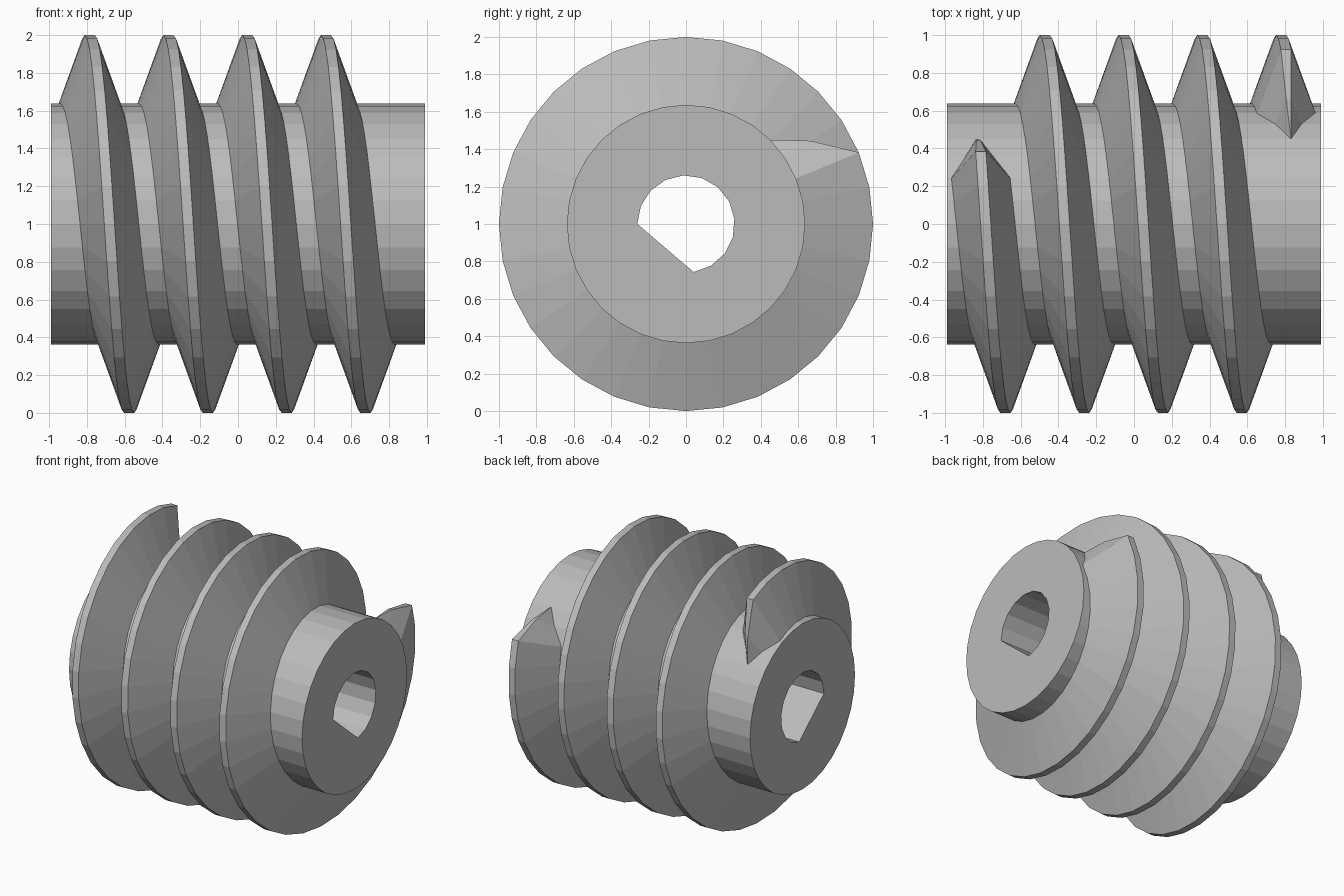
import bpy, bmesh
from math import sin, cos, radians

cube = bpy.data.objects.get("Cube")
if cube:
    bpy.data.objects.remove(cube, do_unlink=True)

HALF_LENGTH = 0.99
CORE_R, CREST_R, BORE_R = 0.637, 1.0, 0.26
PITCH, START_X = 0.417, -0.785
STEP = 11.25                      # 32 sides per turn

steel = bpy.data.materials.new("light grey steel")
steel.use_nodes = True
GREY = (0.5, 0.5, 0.5, 1)
steel.diffuse_color = GREY
steel.node_tree.nodes["Principled BSDF"].inputs["Base Color"].default_value = GREY


def finish(name, bm):
    bmesh.ops.recalc_face_normals(bm, faces=bm.faces)
    mesh = bpy.data.meshes.new(name)
    bm.to_mesh(mesh)
    bm.free()
    mesh.materials.append(steel)
    obj = bpy.data.objects.new(name, mesh)
    bpy.context.collection.objects.link(obj)
    return obj


def polar(x, r, deg):
    """Point around the lengthwise axis, 0 at the top, turning to the front."""
    a = radians(deg)
    return (x, -r * sin(a), 1 + r * cos(a))


def bridge(bm, a, b):
    for i in range(len(a)):
        j = (i + 1) % len(a)
        bm.faces.new((a[i], a[j], b[j], b[i]))


# Hub: round cylinder with a D-shaped bore right through
bm = bmesh.new()
bore_angles = [90 - 21.75 * i for i in range(13)]
caps = []
for x in (-HALF_LENGTH, HALF_LENGTH):
    outer = [bm.verts.new(polar(x, CORE_R, i * STEP)) for i in range(32)]
    inner = [bm.verts.new(polar(x, BORE_R, d)) for d in bore_angles]
    caps.append((outer, inner))
bridge(bm, caps[0][0], caps[1][0])
bridge(bm, caps[0][1], caps[1][1])
for outer, inner in caps:
    edges = []
    for ring in (outer, inner):
        for i, v in enumerate(ring):
            edges.append(bm.edges.get((v, ring[(i + 1) % len(ring)])))
    bmesh.ops.triangle_fill(bm, edges=edges, use_beauty=True, use_dissolve=False)
finish("hub", bm)

# Thread: trapezoid section swept along a helix, tapering to a point at both ends
PROFILE = [(-0.165, 0.61), (-0.027, CREST_R), (0.027, CREST_R), (0.165, 0.61)]
FIRST, LAST = -2, 122             # full section between these steps
bm = bmesh.new()


def section(step, scale):
    x = START_X + PITCH * step / 32
    return [bm.verts.new(polar(x + dx * scale, CORE_R + (r - CORE_R) * scale, step * STEP))
            for dx, r in PROFILE]


def tip(step):
    return bm.verts.new(polar(START_X + PITCH * step / 32, CORE_R, step * STEP))


rings = [section(FIRST - 1, 0.45)]
rings += [section(s, 1) for s in range(FIRST, LAST + 1)]
rings.append(section(LAST + 1, 0.45))
for a, b in zip(rings, rings[1:]):
    bridge(bm, a, b)
for ring, point in ((rings[0], tip(FIRST - 2)), (rings[-1], tip(LAST + 2))):
    for i in range(4):
        bm.faces.new((ring[i], ring[(i + 1) % 4], point))
finish("worm_thread", bm)
